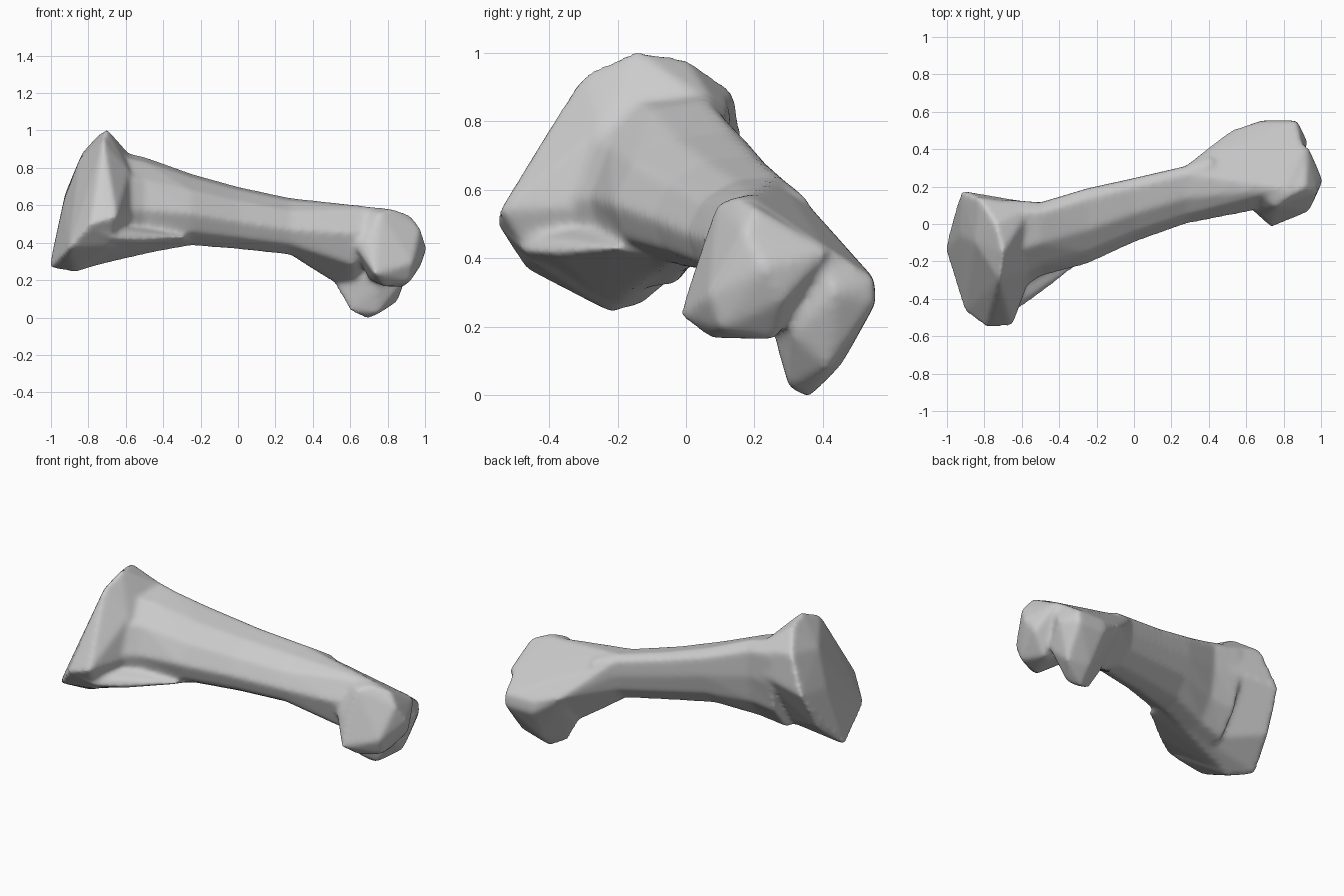
import bpy
import bmesh

cube = bpy.data.objects.get("Cube")
if cube:
    bpy.data.objects.remove(cube, do_unlink=True)

bm = bmesh.new()

# Shaft cross-section in unit y, z: round in front, cornered at the upper back
PROFILE = [(1, .9), (.87, 1), (.45, .95), (.15, .76), (0, .45),
           (.1, .18), (.4, 0), (.7, .04), (.92, .28), (1, .6)]


def section(x, y0, y1, z0, z1):
    """Shaft outline at x, filling the given y and z ranges."""
    return [(x, y0 + u * (y1 - y0), z0 + v * (z1 - z0)) for u, v in PROFILE]


def add_hull(points):
    """Closed convex lump around a few landmark points."""
    verts = [bm.verts.new(p) for p in points]
    result = bmesh.ops.convex_hull(bm, input=verts)
    loose = {v for v in result["geom_interior"] if isinstance(v, bmesh.types.BMVert)}
    bmesh.ops.delete(bm, geom=list(loose), context="VERTS")


def add_loft(sections):
    """Closed tube through shaft outlines."""
    rings = [[bm.verts.new(p) for p in section(*s)] for s in sections]
    count = len(PROFILE)
    for a, b in zip(rings, rings[1:]):
        for i in range(count):
            j = (i + 1) % count
            bm.faces.new((a[i], a[j], b[j], b[i]))
    bm.faces.new(rings[0][::-1])
    bm.faces.new(rings[-1])


# Shaft, flaring towards the broad head
add_loft([
    (-.68, -.40, .13, .30, .90),
    (-.50, -.28, .115, .34, .86),
    (-.25, -.215, .19, .385, .77),
    (0, -.10, .245, .365, .70),
    (.28, 0, .31, .335, .64),
    (.42, .05, .36, .29, .60),
])

# Broad head, a thick plate with a bulging end
add_hull([
    (-.70, -.15, 1.01), (-.74, 0, .985), (-.83, .14, .885), (-.925, .18, .66),
    (-1.01, -.13, .265), (-.87, -.22, .24), (-.98, -.2, .28), (-.905, -.47, .37),
    (-.79, -.555, .5), (-.65, -.545, .54), (-.72, -.30, .94), (-.93, -.06, .63),
    (-.85, -.1, .84), (-.95, .05, .42), (-.62, -.1, .90), (-.54, .1, .83),
    (-.58, -.25, .78), (-.56, -.30, .55), (-.60, -.1, .33), (-.52, .11, .7),
    (-.68, -.44, .38),
])

# Keel under the front of the head
add_hull([
    (-.79, -.54, .48), (-.65, -.48, .42), (-.50, -.37, .41), (-.27, -.2, .43),
    (-.27, -.05, .39), (-.5, -.1, .345), (-.87, -.22, .25), (-.55, -.25, .5),
])

# Neck, spreading from the shaft into both knuckles
add_hull(section(.28, 0, .31, .335, .64) + [
    (.53, .51, .38), (.68, .55, .34), (.87, .55, .34), (.52, .32, .18),
    (.62, .31, .18), (.47, .06, .45), (.64, .07, .45), (.62, .12, .28),
    (.47, .14, .59), (.68, .21, .59), (.83, .19, .58), (.92, .4, .44),
])

# Front knuckle
add_hull([
    (.73, -.02, .23), (.69, .04, .40), (.76, .09, .56), (.83, .15, .58),
    (.68, .21, .59), (.92, .2, .55), (.975, .17, .48), (1.01, .23, .37),
    (.935, .065, .29), (.92, .1, .19), (.78, .07, .165), (.88, .26, .16),
    (.98, .29, .28), (.7, .24, .2), (.93, .42, .42), (.6, .2, .55), (.6, .1, .42),
])

# Back knuckle, reaching lower
add_hull([
    (.69, .36, -.01), (.75, .3, .02), (.6, .31, .03), (.52, .32, .16),
    (.85, .42, .08), (.7, .45, .08), (.68, .555, .27), (.87, .555, .27),
    (.68, .55, .34), (.87, .55, .34), (.53, .5, .37), (.93, .44, .3),
    (.74, .26, .16), (.88, .31, .18), (.62, .22, .55), (.83, .2, .57),
    (.9, .36, .47),
])

bmesh.ops.recalc_face_normals(bm, faces=bm.faces)
mesh = bpy.data.meshes.new("bone")
bm.to_mesh(mesh)
bm.free()
bone = bpy.data.objects.new("bone", mesh)
bpy.context.collection.objects.link(bone)
bpy.ops.object.select_all(action="DESELECT")
bone.select_set(True)
bpy.context.view_layer.objects.active = bone

# Fuse the lumps and soften the joins
fuse = bone.modifiers.new("fuse", "REMESH")
fuse.mode = "VOXEL"
fuse.voxel_size = .013
soften = bone.modifiers.new("soften", "SMOOTH")
soften.factor = .5
soften.iterations = 14
for name in ("fuse", "soften"):
    bpy.ops.object.modifier_apply(modifier=name)
bpy.ops.object.shade_smooth()

# Plain grey
grey = bpy.data.materials.new("plain grey")
grey.use_nodes = True
colour = (.6, .6, .6, 1)
grey.diffuse_color = colour
grey.node_tree.nodes["Principled BSDF"].inputs["Base Color"].default_value = colour
bone.data.materials.clear()
bone.data.materials.append(grey)
